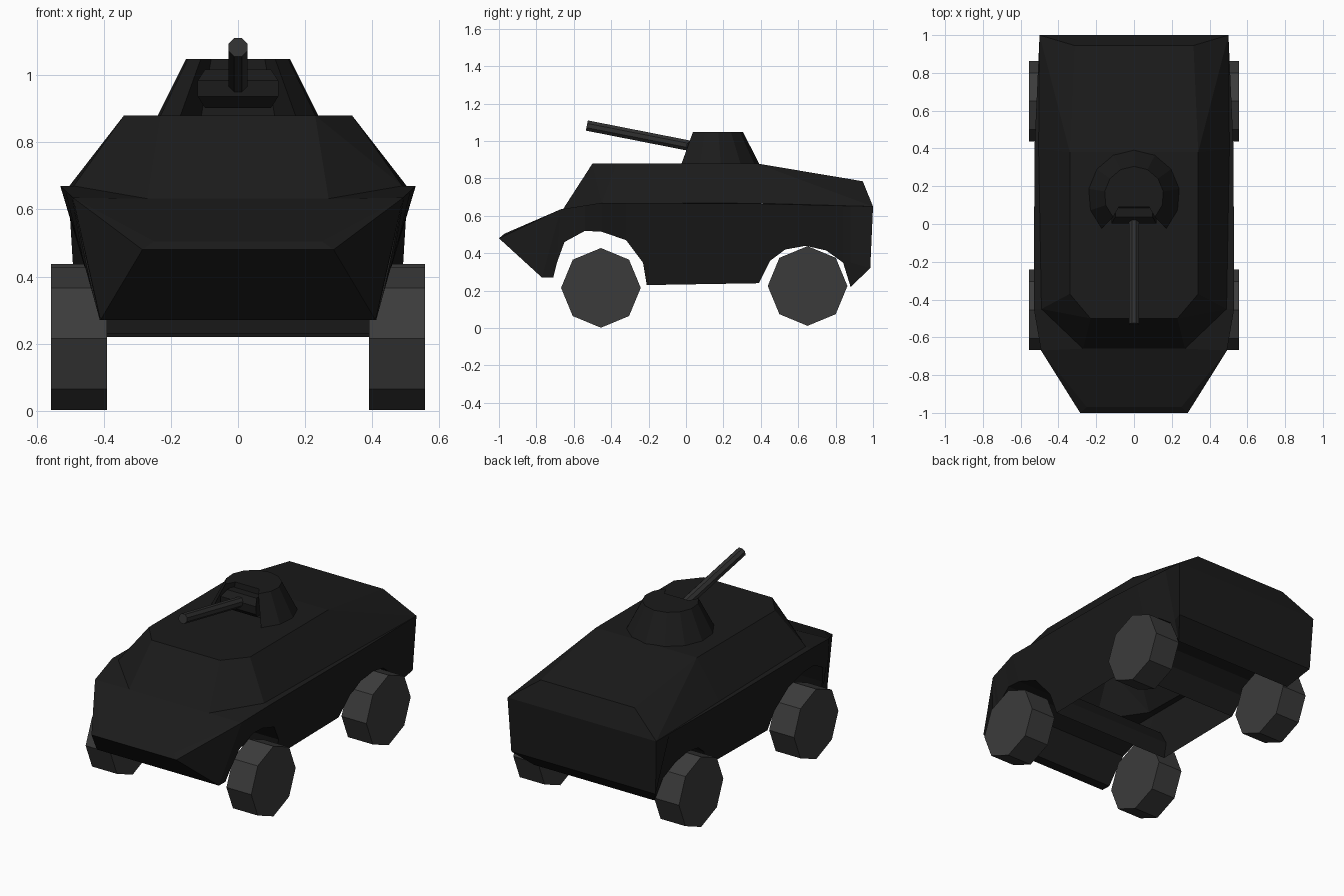
import bpy, bmesh, math
from mathutils import Vector, Matrix

if "Cube" in bpy.data.objects:
    bpy.data.objects.remove(bpy.data.objects["Cube"])


def material(name, v):
    m = bpy.data.materials.new(name)
    m.diffuse_color = (v, v, v, 1)
    m.use_nodes = True
    m.node_tree.nodes["Principled BSDF"].inputs["Base Color"].default_value = m.diffuse_color
    return m


DARK = material("dark hull paint", 0.011)
GREY = material("grey rubber", 0.044)
GUN = material("gun metal", 0.030)


def make(name, bm, mat):
    bmesh.ops.remove_doubles(bm, verts=bm.verts, dist=0.0005)
    bmesh.ops.recalc_face_normals(bm, faces=bm.faces)
    me = bpy.data.meshes.new(name)
    bm.to_mesh(me)
    bm.free()
    me.materials.append(mat)
    ob = bpy.data.objects.new(name, me)
    bpy.context.collection.objects.link(ob)
    return ob


def face(bm, *pts):
    uniq = []
    for p in pts:
        if all((Vector(p) - Vector(q)).length > 0.001 for q in uniq):
            uniq.append(p)
    if len(uniq) > 2:
        bm.faces.new([bm.verts.new(p) for p in uniq])


def prism(name, a, b, r, sides, mat, turn=0.0):
    """Straight prism from point a to point b."""
    a, b = Vector(a), Vector(b)
    bm = bmesh.new()
    rot = (b - a).to_track_quat('Z', 'Y').to_matrix().to_4x4()
    bmesh.ops.create_cone(bm, cap_ends=True, segments=sides, radius1=r, radius2=r,
                          depth=(b - a).length,
                          matrix=Matrix.Translation((a + b) / 2) @ rot @ Matrix.Rotation(turn, 4, 'Z'))
    return make(name, bm, mat)


# Hull: right half of an open-bottomed shell, then mirrored
bm = bmesh.new()
R1, R2, R3, R4 = (.23, -.5, .88), (.34, -.37, .88), (.34, .38, .88), (.315, .945, .785)
I2, I3 = (.49, -.45, .67), (.505, .4, .667)
O1, O2, O3, O4 = (.492, -.67, .635), (.53, -.45, .67), (.527, .4, .665), (.5, 1, .65)
G, T, N, N2 = (.27, -.66, .632), (.285, -1, .48), (.41, -.77, .27), (.412, -.71, .27)
T2 = (.25, -.97, .505)
E, F = (.485, .985, .32), (.405, .88, .22)


def mid(p):
    return (0, p[1], p[2])


# roof, upper sides and rear
face(bm, mid(R1), R1, R2, R3, mid(R3))
face(bm, mid(R3), R3, R4, mid(R4))
face(bm, R2, I2, I3, R3)
face(bm, R3, I3, O4)
face(bm, R3, O4, R4)
face(bm, I2, O2, O3, I3)
face(bm, I3, O3, O4)
face(bm, mid(R4), R4, O4, mid(O4))
face(bm, mid(O4), O4, E, mid(E))
face(bm, mid(E), E, F, mid(F))
# sloped front and nose
face(bm, mid(R1), R1, G, mid(G))
face(bm, R1, R2, I2)
face(bm, R1, I2, G)
face(bm, G, I2, O1)
face(bm, I2, O2, O1)
face(bm, mid(G), G, T2, mid(T2))
face(bm, mid(T2), T2, T, mid(T))
face(bm, G, O1, T2)
face(bm, T2, O1, T)
face(bm, mid(T), T, N, mid(N))
face(bm, T, O1, N)
face(bm, N, O1, N2)
face(bm, mid(N), N, N2, mid(N2))


# side skirt with wheel arches running across the hull
def belt(y):
    for a, b in ((O1, O2), (O2, O3), (O3, O4)):
        if y <= b[1]:
            return tuple(Vector(a).lerp(Vector(b), max(0, (y - a[1]) / (b[1] - a[1]))))


def skirt(y, z):
    return (.434 + (z - .35) * .28 if z >= .35 else .412 + (z - .27) * .275, y, z)


edge = [(-.71, .27), (-.69, .35), (-.65, .46), (-.54, .52), (-.45, .515), (-.32, .47), (-.23, .35),
        (-.21, .23), (.39, .24), (.45, .36), (.53, .42), (.64, .44), (.75, .415), (.84, .35), (.88, .22)]
for (y0, z0), (y1, z1) in zip(edge, edge[1:]):
    m0, m1 = skirt(y0, max(z0, .35)), skirt(y1, max(z1, .35))
    p0, p1 = skirt(y0, z0), skirt(y1, z1)
    if y1 == .88:
        p1 = F
    if y0 == -.71:
        p0 = N2
    face(bm, belt(y0), m0, m1, belt(y1))
    face(bm, m0, p0, p1, m1)
    if y1 - y0 < .5:                    # arch lining, the belly stays open
        face(bm, p0, mid(p0), mid(p1), p1)
face(bm, belt(.88), skirt(.88, .35), E, O4)
face(bm, skirt(.88, .35), F, E)
hull = make("hull", bm, DARK)
mir = hull.modifiers.new("mirror", 'MIRROR')
mir.use_axis = (True, False, False)

# Turret: tapered ring with a recessed front opening
bm = bmesh.new()


def ring(r, z, notch_x, notch_y):
    pts = []
    for i in range(11):
        a = math.radians(-45 + 27 * i)
        pts.append((r * math.cos(a), .148 + r * math.sin(a), z))
    return pts + [(-notch_x, notch_y, z), (notch_x, notch_y, z)]


low, top = ring(.245, .875, .11, .08), ring(.157, 1.048, .08, .09)
for i in range(len(low)):
    j = (i + 1) % len(low)
    face(bm, low[i], low[j], top[j], top[i])
face(bm, *top)
make("turret", bm, DARK)

# Gun and its mount in the opening
mount = prism("gun_mount", (-.12, .06, .96), (.12, .06, .96), .062, 8, DARK, math.pi / 8)
for v in mount.data.vertices:           # chamfered corners, seen from the front
    if abs(v.co.z - .96) > .04:
        v.co.x *= .82
prism("gun_barrel", (0, .06, .967), (0, -.53, 1.083), .03, 8, GUN, math.pi / 8)

# Wheels
for place, y, z in (("front", -.455, .215), ("rear", .65, .225)):
    for side, s in (("right", 1), ("left", -1)):
        prism(f"{place}_{side}_wheel", (s * .39, y, z), (s * .557, y, z), .213, 8, GREY)
